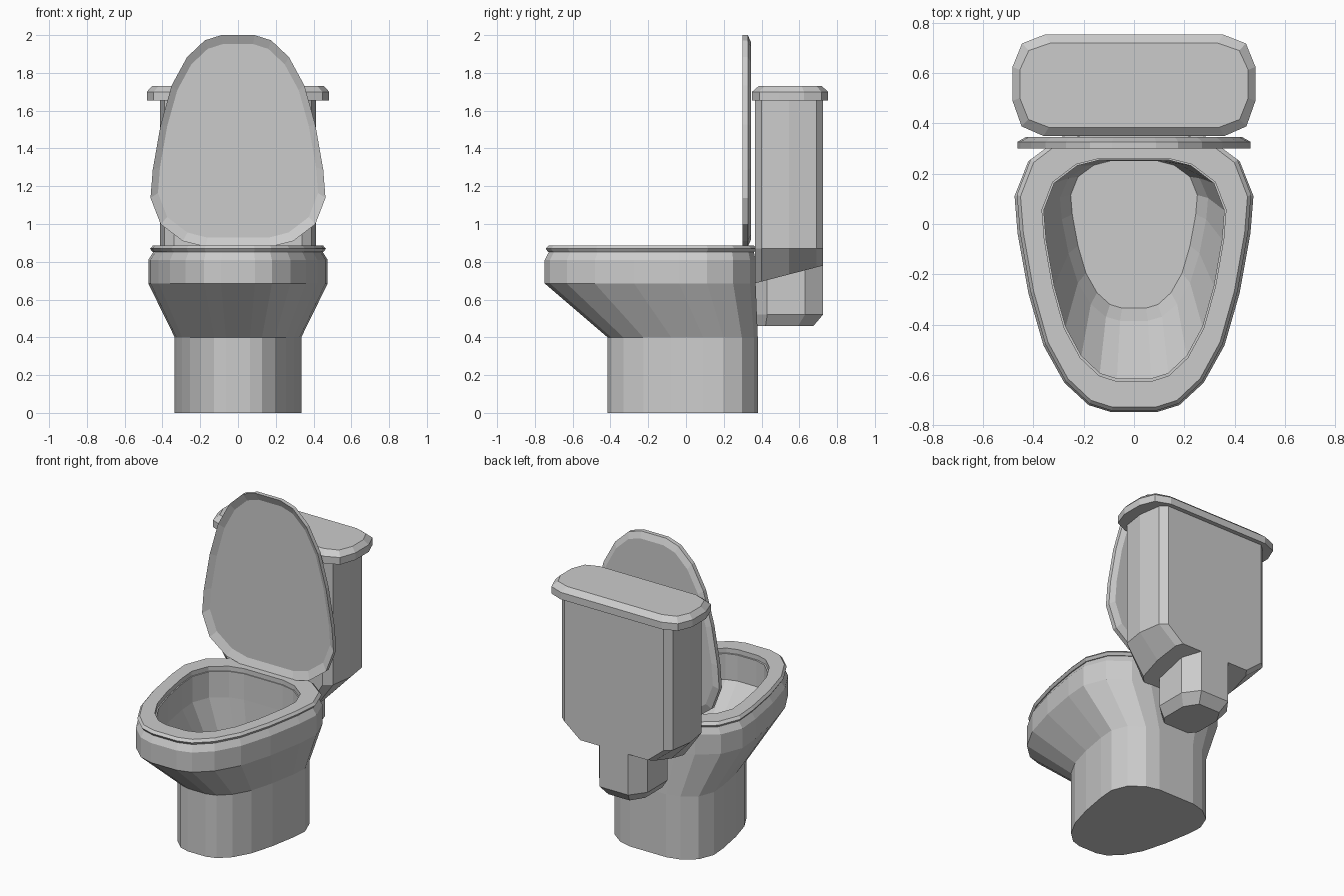
import bpy, bmesh

if "Cube" in bpy.data.objects:
    bpy.data.objects.remove(bpy.data.objects["Cube"])


def mirrored(half):
    """Close a right-hand half outline by mirroring it across x = 0."""
    return half + [(-x, y) for x, y in reversed(half)]


def ring(outline, z, sx=1.0, sy=None, cy=0.0, dy=0.0):
    """Outline scaled about (0, cy), shifted by dy and placed at height z."""
    sy = sx if sy is None else sy
    return [(x * sx, cy + (y - cy) * sy + dy, z) for x, y in outline]


def loft(name, rings, closed=False):
    """Skin rings with quads; cap both ends, or join last to first if closed."""
    bm = bmesh.new()
    loops = [[bm.verts.new(p) for p in r] for r in rings]
    n = len(loops[0])
    pairs = list(zip(loops, loops[1:]))
    if closed:
        pairs.append((loops[-1], loops[0]))
    for a, b in pairs:
        for i in range(n):
            j = (i + 1) % n
            bm.faces.new((a[i], a[j], b[j], b[i]))
    if not closed:
        bm.faces.new(loops[0][::-1])
        bm.faces.new(loops[-1])
    bmesh.ops.recalc_face_normals(bm, faces=bm.faces)
    mesh = bpy.data.meshes.new(name)
    bm.to_mesh(mesh)
    bm.free()
    obj = bpy.data.objects.new(name, mesh)
    bpy.context.collection.objects.link(obj)
    return obj


BACK = 0.38

# Egg-shaped plan shared by bowl, seat and lid
egg = mirrored([(0.09, -0.748), (0.18, -0.72), (0.277, -0.63), (0.36, -0.48),
                (0.42, -0.27), (0.463, -0.03), (0.475, 0.12), (0.42, 0.26),
                (0.30, 0.35), (0.18, BACK)])

# Bowl: pedestal, flared outside, rolled rim, then cavity down to its floor
loft("bowl", [
    ring(egg, 0.0, 0.705, cy=BACK),
    ring(egg, 0.40, 0.705, cy=BACK),
    ring(egg, 0.685, 1.0, 0.99, cy=-0.748),
    ring(egg, 0.81, 1.0, 0.99, cy=-0.748),
    ring(egg, 0.855, 0.94, 0.96, cy=-0.15),
    ring(egg, 0.855, 0.755, 0.77, dy=-0.038),
    ring(egg, 0.69, 0.755, 0.77, dy=-0.038),
    ring(egg, 0.45, 0.62, 0.5625, dy=0.036),
    ring(egg, 0.37, 0.53, 0.518, dy=0.053),
])

# Seat: thin ring with a bevelled outer edge
loft("seat", [
    ring(egg, 0.853, 0.77, 0.785, dy=-0.038),
    ring(egg, 0.853, 0.955, 0.97, cy=-0.18),
    ring(egg, 0.869, 0.98, 0.99, cy=-0.18),
    ring(egg, 0.885, 0.95, 0.965, cy=-0.18),
    ring(egg, 0.885, 0.77, 0.785, dy=-0.038),
], closed=True)


# Raised lid: same plan stood upright, dished front and bevelled back
def upright(y, s):
    zc = 1.44
    return [(x * 0.975 * s, y, zc + (0.88 + (BACK - v) * 0.993 - zc) * s)
            for x, v in egg]


loft("lid", [upright(0.322, 0.915), upright(0.30, 1.0),
             upright(0.327, 1.0), upright(0.345, 0.93)])

# Tank: straight walls and an underside that tapers in and drops to the front
tank = mirrored([(0.34, 0.365), (0.39, 0.40), (0.412, 0.545),
                 (0.39, 0.69), (0.35, 0.725)])
underside = [(x * 0.68, y, 0.69 + 0.26 * (y - 0.38)) for x, y in tank]
loft("tank", [underside, ring(tank, 0.87), ring(tank, 1.66)])

# Tank cover
cover = mirrored([(0.36, 0.35), (0.447, 0.388), (0.483, 0.49),
                  (0.483, 0.625), (0.445, 0.718), (0.355, 0.753)])
loft("tank_cover", [
    ring(cover, 1.655),
    ring(cover, 1.70),
    ring(cover, 1.73, 0.94, 0.83, cy=0.552),
])

# Neck joining the tank to the pedestal
neck = mirrored([(0.10, 0.365), (0.17, 0.43), (0.17, 0.63), (0.10, 0.725)])
loft("tank_neck", [
    ring(neck, 0.46, 0.75, 0.86, cy=0.365),
    ring(neck, 0.52),
    ring(neck, 0.86),
])
